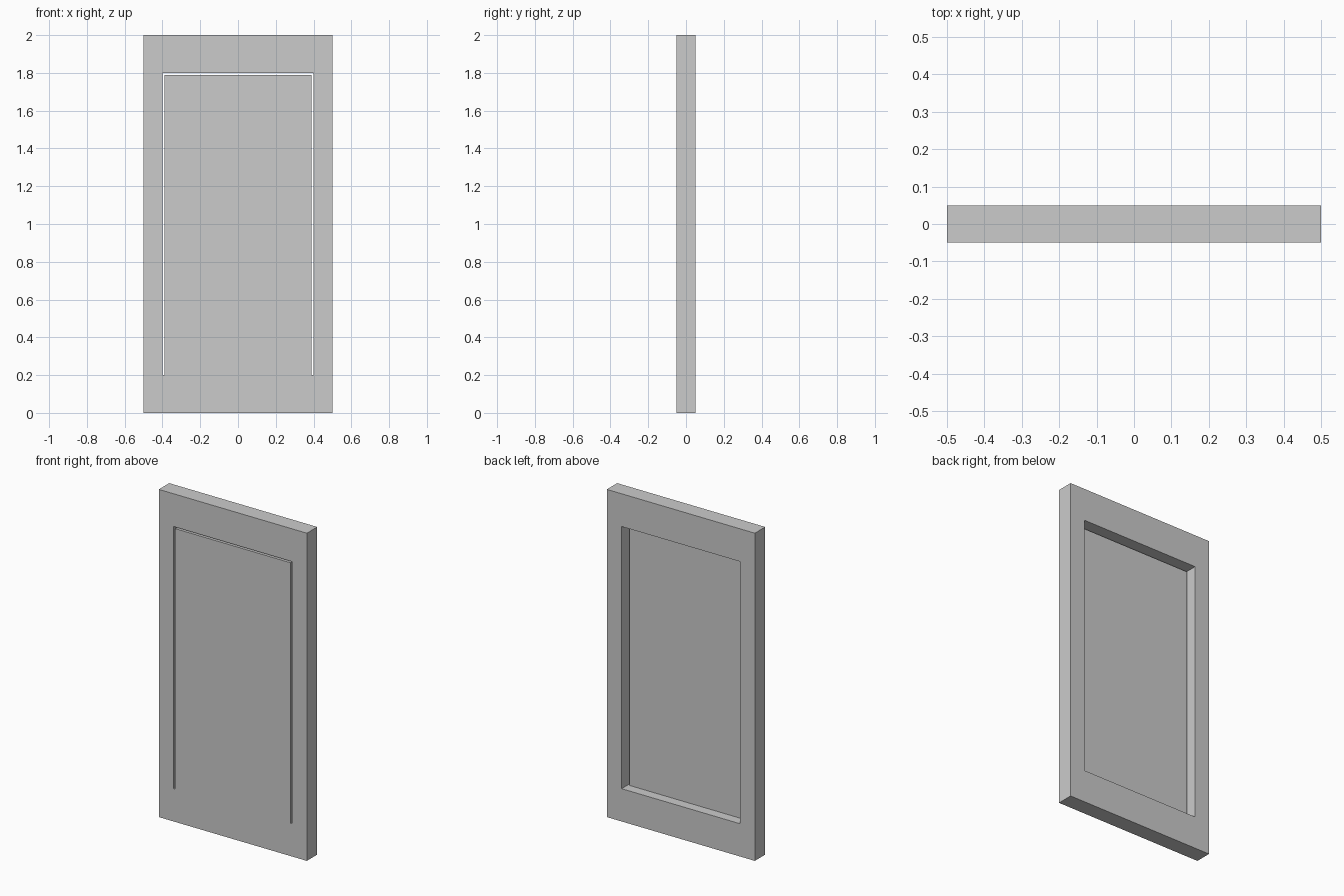
import bpy

if "Cube" in bpy.data.objects:
    bpy.data.objects.remove(bpy.data.objects["Cube"])


def box(name, lo, hi):
    """Add a box spanning two opposite corners."""
    bpy.ops.mesh.primitive_cube_add(size=1, location=[(a + b) / 2 for a, b in zip(lo, hi)])
    obj = bpy.context.object
    obj.name = name
    obj.scale = [b - a for a, b in zip(lo, hi)]
    bpy.ops.object.transform_apply(location=False, rotation=False, scale=True)
    return obj


# Surrounding frame with a rectangular opening
frame = box("door_frame", (-0.5, -0.05, 0), (0.5, 0.05, 2))
cutter = box("opening_cutter", (-0.4, -0.2, 0.2), (0.4, 0.2, 1.8))
cutter.hide_render = True
cut = frame.modifiers.new("opening", 'BOOLEAN')
cut.operation = 'DIFFERENCE'
cut.solver = 'EXACT'
cut.object = cutter
bpy.context.view_layer.objects.active = frame
bpy.ops.object.modifier_apply(modifier=cut.name)
bpy.data.objects.remove(cutter, do_unlink=True)

# Door panel flush with the front, with a thin gap at the sides and top
box("door_panel", (-0.39, -0.05, 0.2), (0.39, -0.01, 1.79))
